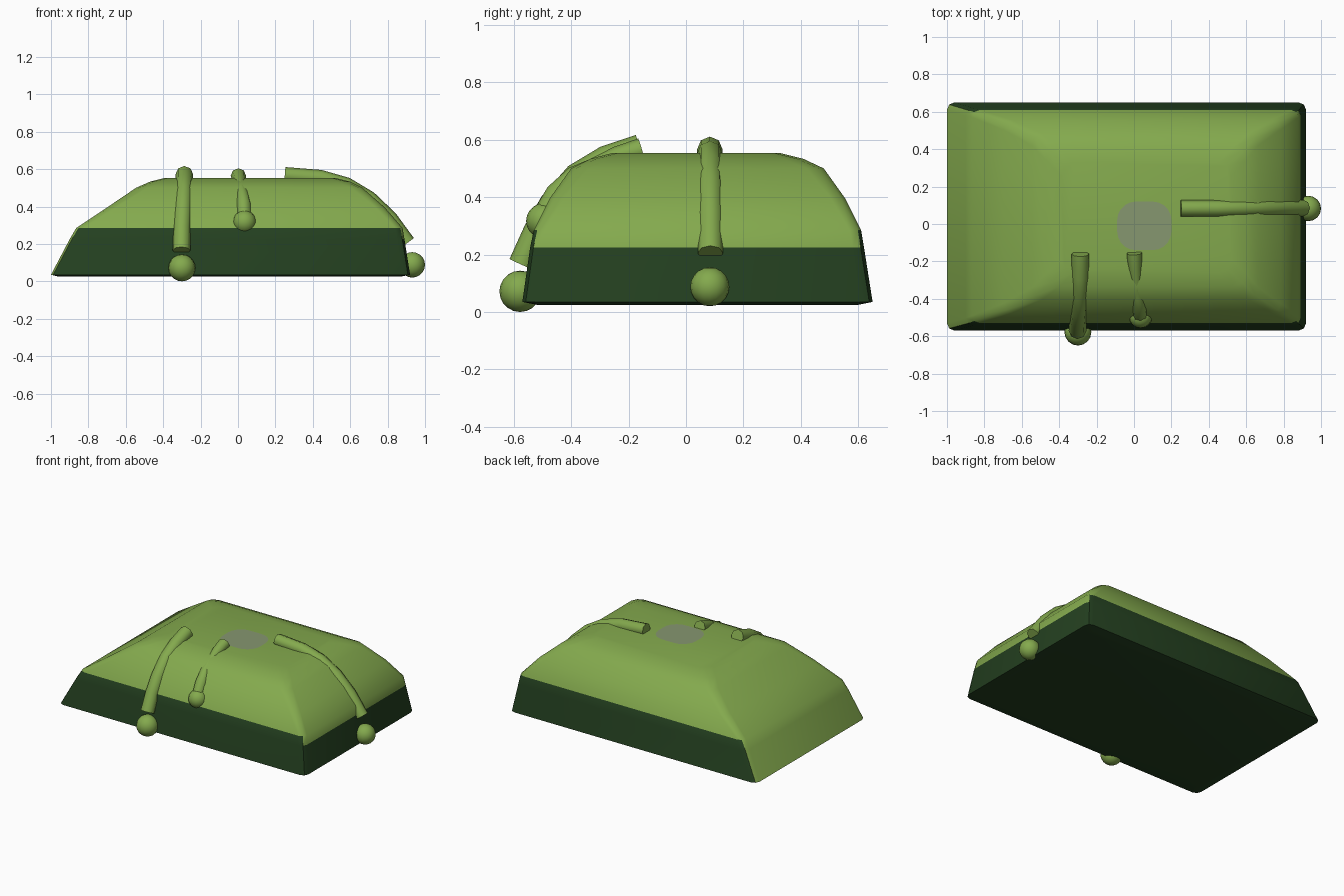
import bpy, bmesh, math

if "Cube" in bpy.data.objects:
    bpy.data.objects.remove(bpy.data.objects["Cube"])


def material(name, rgb):
    m = bpy.data.materials.new(name)
    m.diffuse_color = (*rgb, 1)
    m.use_nodes = True
    m.node_tree.nodes["Principled BSDF"].inputs["Base Color"].default_value = m.diffuse_color
    return m


LIGHT = material("light_green", (0.23, 0.40, 0.075))
DARK = material("dark_green", (0.017, 0.05, 0.014))
GREY = material("grey_green", (0.24, 0.31, 0.16))


def activate(ob):
    bpy.ops.object.select_all(action='DESELECT')
    ob.select_set(True)
    bpy.context.view_layer.objects.active = ob


def smooth(ob, degrees):
    activate(ob)
    bpy.ops.object.shade_smooth_by_angle(angle=math.radians(degrees))


def rounded_rect(x0, x1, y0, y1, r, z, steps=3):
    pts = []
    for i, (cx, cy) in enumerate([(x1 - r, y1 - r), (x0 + r, y1 - r),
                                  (x0 + r, y0 + r), (x1 - r, y0 + r)]):
        for k in range(steps):
            a = math.radians(90 * (i + k / (steps - 1)))
            pts.append((cx + r * math.cos(a), cy + r * math.sin(a), z))
    return pts


# Body: stacked rounded rectangles, dark around the lower band
rings = [(-0.96, 0.87, -0.52, 0.60, 0.03, 0.025),
         (-1.00, 0.92, -0.57, 0.65, 0.04, 0.035),
         (-0.90, 0.89, -0.543, 0.62, 0.04, 0.225),
         (-0.865, 0.88, -0.53, 0.61, 0.04, 0.285),
         (-0.70, 0.785, -0.475, 0.555, 0.05, 0.395),
         (-0.545, 0.665, -0.40, 0.48, 0.06, 0.50),
         (-0.47, 0.60, -0.335, 0.41, 0.07, 0.533),
         (-0.39, 0.52, -0.26, 0.33, 0.07, 0.553)]
bm = bmesh.new()
loops = [[bm.verts.new(p) for p in rounded_rect(*r)] for r in rings]
for a, b in zip(loops, loops[1:]):
    n = len(a)
    for i in range(n):
        bm.faces.new((a[i], a[(i + 1) % n], b[(i + 1) % n], b[i]))
bm.faces.new(loops[-1])
bm.faces.new(loops[0][::-1])
bm.normal_update()
for f in bm.faces:
    z, n = max(v.co.z for v in f.verts), f.normal
    limit = 0.23 if n.x > 0.8 else 0.29
    if n.z < -0.9 or (z < limit and n.x > -0.7):
        f.material_index = 1
mesh = bpy.data.meshes.new("body")
bm.to_mesh(mesh)
bm.free()
mesh.materials.append(LIGHT)
mesh.materials.append(DARK)
body = bpy.data.objects.new("body", mesh)
bpy.context.collection.objects.link(body)
smooth(body, 40)

# Faint grey patch on the top
bm = bmesh.new()
bm.faces.new([bm.verts.new(p) for p in rounded_rect(-0.09, 0.20, -0.14, 0.12, 0.10, 0.5545, 6)])
mesh = bpy.data.meshes.new("top_patch")
bm.to_mesh(mesh)
bm.free()
mesh.materials.append(GREY)
bpy.context.collection.objects.link(bpy.data.objects.new("top_patch", mesh))


def strap(name, points, width):
    # points carry x, y, z and a thickness factor
    cu = bpy.data.curves.new(name, 'CURVE')
    cu.dimensions = '3D'
    cu.bevel_depth = width
    cu.bevel_resolution = 2
    cu.use_fill_caps = True
    sp = cu.splines.new('POLY')
    sp.points.add(len(points) - 1)
    for p, (x, y, z, r) in zip(sp.points, points):
        p.co, p.radius = (x, y, z, 1), r
    ob = bpy.data.objects.new(name, cu)
    bpy.context.collection.objects.link(ob)
    activate(ob)
    bpy.ops.object.convert(target='MESH')
    ob = bpy.context.object
    ob.data.materials.clear()
    ob.data.materials.append(LIGHT)
    smooth(ob, 50)


def knob(name, location, radius):
    bpy.ops.mesh.primitive_uv_sphere_add(segments=16, ring_count=10, radius=radius, location=location)
    ob = bpy.context.object
    ob.name = name
    ob.data.materials.append(LIGHT)
    smooth(ob, 60)


# Three curved straps, each ending in a round knob
strap("right_strap", [(x, y, z, 1) for x, y, z in
      [(0.25, 0.083, 0.567), (0.44, 0.083, 0.552), (0.58, 0.084, 0.512),
       (0.70, 0.085, 0.44), (0.81, 0.085, 0.335), (0.905, 0.085, 0.205)]], 0.044)
knob("right_knob", (0.932, 0.083, 0.088), 0.068)
strap("left_front_strap", [(x, y, z, 1) for x, y, z in
      [(-0.287, -0.16, 0.572), (-0.287, -0.28, 0.532), (-0.29, -0.38, 0.472),
       (-0.295, -0.465, 0.375), (-0.30, -0.52, 0.28), (-0.302, -0.572, 0.165)]], 0.047)
knob("left_front_knob", (-0.30, -0.578, 0.072), 0.072)
strap("middle_front_strap",
      [(0.002, -0.155, 0.565, 1), (0.006, -0.24, 0.54, 0.9), (0.014, -0.32, 0.51, 0.65),
       (0.022, -0.39, 0.475, 0.8), (0.03, -0.45, 0.41, 1), (0.033, -0.49, 0.345, 0.95)], 0.041)
knob("middle_front_knob", (0.035, -0.495, 0.317), 0.062)
